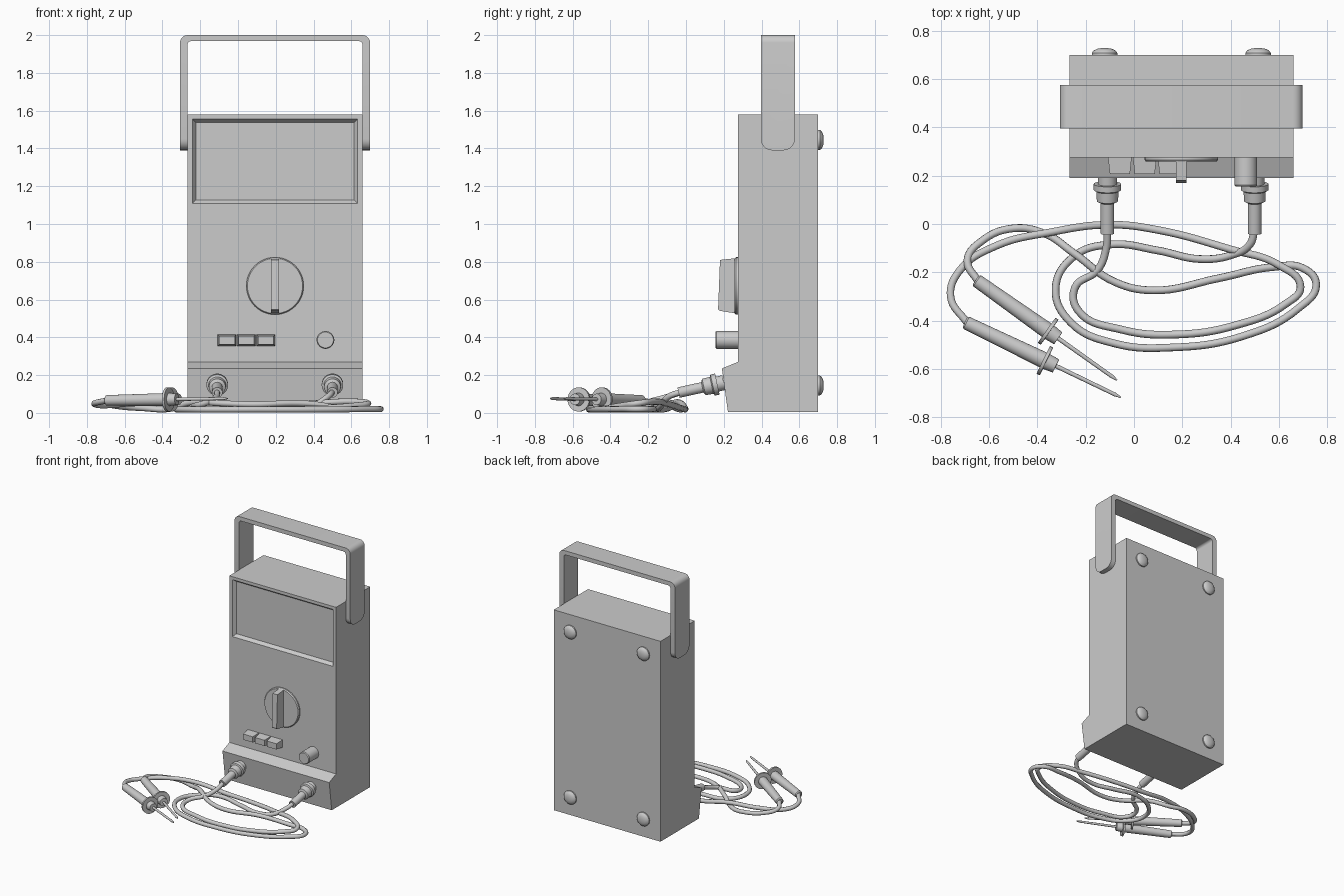
import bpy, bmesh, math
from mathutils import Vector

if "Cube" in bpy.data.objects:
    bpy.data.objects.remove(bpy.data.objects["Cube"])

CX = 0.196  # centre line of the meter


def finish(name, bm, smooth=False):
    bmesh.ops.recalc_face_normals(bm, faces=bm.faces)
    me = bpy.data.meshes.new(name)
    bm.to_mesh(me)
    bm.free()
    ob = bpy.data.objects.new(name, me)
    bpy.context.collection.objects.link(ob)
    if smooth:
        bpy.ops.object.select_all(action='DESELECT')
        ob.select_set(True)
        bpy.context.view_layer.objects.active = ob
        bpy.ops.object.shade_smooth_by_angle(angle=math.radians(35))
    return ob


def prism_bm(points, vec):
    bm = bmesh.new()
    face = bm.faces.new([bm.verts.new(p) for p in points])
    out = bmesh.ops.extrude_face_region(bm, geom=[face])
    bmesh.ops.translate(bm, vec=vec, verts=[g for g in out['geom'] if isinstance(g, bmesh.types.BMVert)])
    return bm


def tapered_box(name, x0, x1, z0, z1, y0, y1, inset):
    """Block from y0 to y1 whose y1 end is smaller by the inset."""
    bm = bmesh.new()
    rings = []
    for y, i in ((y0, 0), (y1, inset)):
        rings.append([bm.verts.new((x, y, z)) for x, z in
                      ((x0+i, z0+i), (x1-i, z0+i), (x1-i, z1-i), (x0+i, z1-i))])
    a, b = rings
    bm.faces.new(a)
    bm.faces.new(b)
    for k in range(4):
        bm.faces.new((a[k], a[(k+1) % 4], b[(k+1) % 4], b[k]))
    return finish(name, bm)


def turned(name, profile, origin, direction, n=32):
    """Round part: (distance, radius) pairs along a direction."""
    rot = Vector((0, 0, 1)).rotation_difference(Vector(direction))
    bm = bmesh.new()
    rings = []
    for d, r in profile:
        rings.append([bm.verts.new(Vector(origin) + rot @ Vector(
            (r*math.cos(2*math.pi*k/n), r*math.sin(2*math.pi*k/n), d))) for k in range(n)])
    for a, b in zip(rings, rings[1:]):
        for k in range(n):
            bm.faces.new((a[k], a[(k+1) % n], b[(k+1) % n], b[k]))
    bm.faces.new(rings[0])
    bm.faces.new(rings[-1])
    return finish(name, bm, True)


def cable(name, points):
    cu = bpy.data.curves.new(name, 'CURVE')
    cu.dimensions = '3D'
    cu.bevel_depth = 0.016
    cu.bevel_resolution = 3
    cu.resolution_u = 8
    cu.use_fill_caps = True
    sp = cu.splines.new('BEZIER')
    sp.bezier_points.add(len(points) - 1)
    for bp, p in zip(sp.bezier_points, points):
        bp.co = p
        bp.handle_left_type = bp.handle_right_type = 'AUTO'
    ob = bpy.data.objects.new(name, cu)
    bpy.context.collection.objects.link(ob)


# case with a projecting socket ledge at the bottom
side = [(0.275, 1.58), (0.275, 0.27), (0.19, 0.235), (0.222, 0.005), (0.70, 0.005), (0.70, 1.58)]
case = finish("case", prism_bm([(-0.268, y, z) for y, z in side], (0.928, 0, 0)))

# recessed display window with sloping edges
cutter = tapered_box("window_cutter", -0.245, 0.637, 1.105, 1.56, 0.27, 0.30, 0.022)
cutter.hide_render = True
mod = case.modifiers.new("window", 'BOOLEAN')
mod.operation = 'DIFFERENCE'
mod.solver = 'EXACT'
mod.object = cutter
bpy.context.view_layer.objects.active = case
bpy.ops.object.modifier_apply(modifier=mod.name)
bpy.data.objects.remove(cutter)


# carrying handle: rounded strap with rounded lower ends
def arch(half, top, r):
    pts = [(-half, 1.39)]
    for sx, a0 in ((-1, 180), (1, 90)):
        for k in range(7):
            a = math.radians(a0 - 15*k)
            pts.append((sx*(half-r) + r*math.cos(a), top - r + r*math.sin(a)))
    return pts + [(half, 1.39)]


outline = arch(0.503, 2.0, 0.04) + arch(0.464, 1.968, 0.02)[::-1]
bm = prism_bm([(CX + x, 0.396, z) for x, z in outline], (0, 0.18, 0))
ends = [e for e in bm.edges if all(abs(v.co.z - 1.39) < 1e-4 for v in e.verts)
        and abs(e.verts[0].co.y - e.verts[1].co.y) < 1e-4]
bmesh.ops.bevel(bm, geom=ends, offset=0.06, segments=6, profile=0.5, affect='EDGES')
finish("handle", bm, True)

# selector knob: disc and grip
turned("selector_disc", [(0, 0.152), (0.012, 0.152), (0.02, 0.146)], (CX, 0.278, 0.672), (0, -1, 0), 48)
grip = [(0.275, 0.525), (0.18, 0.54), (0.17, 0.548), (0.18, 0.81), (0.275, 0.82)]
finish("selector_grip", prism_bm([(CX - 0.021, y, z) for y, z in grip], (0.042, 0, 0)))

# push buttons
for i in range(3):
    x = -0.108 + 0.103*i
    tapered_box(f"push_button_{i+1}", x, x + 0.099, 0.354, 0.415, 0.28, 0.207, 0.008)
turned("round_button", [(0, 0.047), (0.118, 0.047), (0.125, 0.042)], (0.463, 0.28, 0.386), (0, -1, 0))

# back feet
foot = [(0, 0.053), (0.01, 0.053), (0.02, 0.045), (0.027, 0.03), (0.03, 0.012)]
for sx in (-1, 1):
    for z in (0.145, 1.445):
        turned("back_foot", foot, (CX + sx*0.318, 0.699, z), (0, 1, 0))

# plugs
plug = [(0, 0.04), (0.035, 0.04), (0.035, 0.057), (0.06, 0.057), (0.066, 0.046),
        (0.108, 0.044), (0.116, 0.028), (0.245, 0.028)]
for name, x in (("left_plug", -0.11), ("right_plug", 0.5)):
    turned(name, plug, (x, 0.2, 0.16), (0, -1, -0.22))

# probes with finger guards and needle tips
probe = [(0, 0.02), (0.006, 0.028), (0.36, 0.034), (0.36, 0.064), (0.374, 0.064), (0.374, 0.034),
         (0.418, 0.03), (0.418, 0.009), (0.69, 0.008), (0.717, 0.003)]
for name, a, b in (("upper_probe", (-0.655, -0.232), (-0.07, -0.647)),
                   ("lower_probe", (-0.70, -0.407), (-0.055, -0.718))):
    turned(name, probe, (*a, 0.066), (b[0]-a[0], b[1]-a[1], 0.01), 24)

# looping cables
cable("left_cable", [
    (-0.11, -0.02, 0.112), (-0.115, -0.1, 0.085), (-0.15, -0.19, 0.06), (-0.245, -0.265, 0.03),
    (-0.23, -0.36, 0.02), (-0.05, -0.438, 0.02), (0.17, -0.458, 0.02), (0.42, -0.42, 0.025),
    (0.63, -0.33, 0.04), (0.69, -0.26, 0.05), (0.6, -0.17, 0.06), (0.4, -0.105, 0.05),
    (0.1, -0.025, 0.025), (-0.1, -0.003, 0.02), (-0.35, -0.035, 0.055), (-0.57, -0.09, 0.05),
    (-0.72, -0.19, 0.04), (-0.76, -0.3, 0.05), (-0.69, -0.412, 0.066)])
cable("right_cable", [
    (0.5, -0.02, 0.112), (0.48, -0.085, 0.09), (0.4, -0.13, 0.04), (0.27, -0.145, 0.02),
    (0.1, -0.11, 0.02), (-0.1, -0.085, 0.03), (-0.25, -0.135, 0.018), (-0.325, -0.27, 0.018),
    (-0.26, -0.41, 0.018), (-0.08, -0.495, 0.018), (0.15, -0.512, 0.018), (0.45, -0.465, 0.018),
    (0.68, -0.35, 0.02), (0.755, -0.25, 0.02), (0.7, -0.183, 0.02), (0.58, -0.178, 0.022),
    (0.35, -0.225, 0.05), (0.08, -0.275, 0.045), (-0.08, -0.24, 0.05), (-0.25, -0.12, 0.055),
    (-0.37, -0.04, 0.02), (-0.5, -0.018, 0.025), (-0.63, -0.07, 0.035), (-0.69, -0.15, 0.05),
    (-0.645, -0.24, 0.066)])
